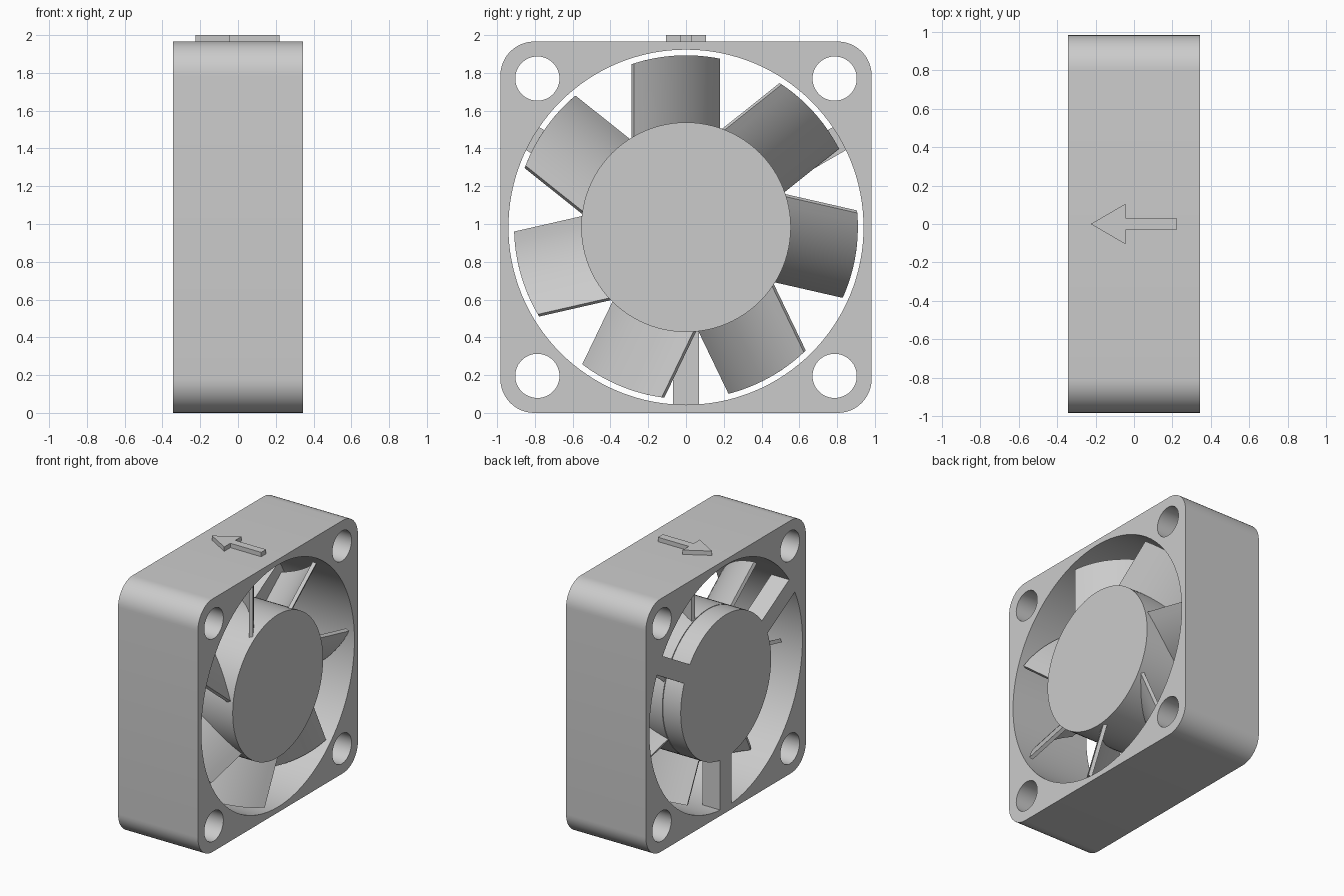
import bpy
import bmesh
from math import sin, cos, pi, sqrt, radians
from mathutils import Matrix, Vector

old = bpy.data.objects.get("Cube")
if old:
    bpy.data.objects.remove(old, do_unlink=True)

grey = bpy.data.materials.new("grey plastic")
grey.use_nodes = True
colour = (0.6, 0.6, 0.6, 1)
grey.diffuse_color = colour
grey.node_tree.nodes["Principled BSDF"].inputs["Base Color"].default_value = colour

BACK, FACE = -0.343, 0.343      # outlet and inlet planes along x
HALF = 0.983                    # half side of the square frame
AXIS = Vector((0, 0, HALF))     # centre of rotation
HUB, BORE, TIP = 0.555, 0.94, 0.91
SPLIT = -0.19                   # between motor base and rotor


def add_object(name, bm):
    bmesh.ops.recalc_face_normals(bm, faces=bm.faces)
    mesh = bpy.data.meshes.new(name)
    bm.to_mesh(mesh)
    bm.free()
    mesh.materials.append(grey)
    obj = bpy.data.objects.new(name, mesh)
    bpy.context.collection.objects.link(obj)
    return obj


def smooth(obj):
    bpy.ops.object.select_all(action="DESELECT")
    obj.select_set(True)
    bpy.context.view_layer.objects.active = obj
    bpy.ops.object.shade_smooth_by_angle(angle=radians(30))


def loft(name, lower, upper):
    """Closed solid between two matching outlines."""
    bm = bmesh.new()
    a = [bm.verts.new(p) for p in lower]
    b = [bm.verts.new(p) for p in upper]
    bm.faces.new(a)
    bm.faces.new(b)
    for i in range(len(a)):
        j = (i + 1) % len(a)
        bm.faces.new((a[i], a[j], b[j], b[i]))
    return add_object(name, bm)


def prism_x(name, outline, x0, x1):
    """Extrude a (y, z) outline, measured from the axis, along x."""
    return loft(name, *[[AXIS + Vector((x, y, z)) for y, z in outline] for x in (x0, x1)])


def arc(r, cy=0, cz=0, start=0, sweep=2 * pi, n=96, closed=True):
    steps = n if closed else n - 1
    return [(cy + r * cos(start + sweep * i / steps),
             cz + r * sin(start + sweep * i / steps)) for i in range(n)]


# Square housing with rounded corners
corner_r = 0.18
c = HALF - corner_r
outline = []
for k, (sy, sz) in enumerate([(1, 1), (-1, 1), (-1, -1), (1, -1)]):
    outline += arc(corner_r, sy * c, sz * c, k * pi / 2, pi / 2, 13, False)
housing = prism_x("housing", outline, BACK, FACE)

# Main bore and four screw holes
holes = [arc(BORE, n=128)]
holes += [arc(0.117, y, z, n=48) for y in (-0.787, 0.787) for z in (-0.787, 0.787)]
for hole in holes:
    cutter = prism_x("hole_cutter", hole, -1, 1)
    cutter.hide_render = True
    mod = housing.modifiers.new("hole", "BOOLEAN")
    mod.operation = "DIFFERENCE"
    mod.solver = "EXACT"
    mod.object = cutter
    bpy.context.view_layer.objects.active = housing
    bpy.ops.object.modifier_apply(modifier=mod.name)
    bpy.data.objects.remove(cutter, do_unlink=True)
smooth(housing)

# Motor base and rotor hub
smooth(prism_x("motor_base", arc(HUB), BACK, SPLIT))
smooth(prism_x("rotor_hub", arc(HUB), SPLIT + 0.005, FACE))

# Three struts holding the motor base
for k in range(3):
    strut = prism_x("strut", [(-0.07, -0.95), (0.07, -0.95), (0.07, -0.5), (-0.07, -0.5)],
                    BACK, SPLIT)
    turn = Matrix.Rotation(k * 2 * pi / 3, 4, "X")
    strut.data.transform(Matrix.Translation(AXIS) @ turn @ Matrix.Translation(-AXIS))


# Seven curved blades, each an arched section running out radially
def blade_section(lead, trail, sag, thick, n=14):
    chord = trail - lead
    normal = Vector((-chord.y, chord.x)).normalized()
    if normal.x < 0:
        normal = -normal
    front, rear = [], []
    for i in range(n):
        t = i / (n - 1)
        p = lead + chord * t + normal * sag * 4 * t * (1 - t)
        slope = chord + normal * sag * 4 * (1 - 2 * t)
        out = Vector((-slope.y, slope.x)).normalized()
        if out.dot(normal) < 0:
            out = -out
        front.append(p)
        rear.append(p - out * thick)
    return front + rear[::-1]


section = blade_section(Vector((0.32, -0.275)), Vector((-0.175, 0.18)), 0.06, 0.028)
for k in range(7):
    turn = Matrix.Rotation(k * 2 * pi / 7, 4, "X")
    rings = [[AXIS + turn @ Vector((p.x, p.y, sqrt(r * r - p.y * p.y))) for p in section]
             for r in (HUB - 0.02, TIP)]
    smooth(loft("blade", *rings))

# Raised airflow arrow on top
half_arrow = [(-0.225, 0), (-0.045, 0.105), (-0.045, 0.03), (0.22, 0.03)]
arrow = half_arrow + [(x, -y) for x, y in half_arrow[:0:-1]]
loft("airflow_arrow", *[[(x, y, z) for x, y in arrow] for z in (2 * HALF - 0.01, 2.0)])
